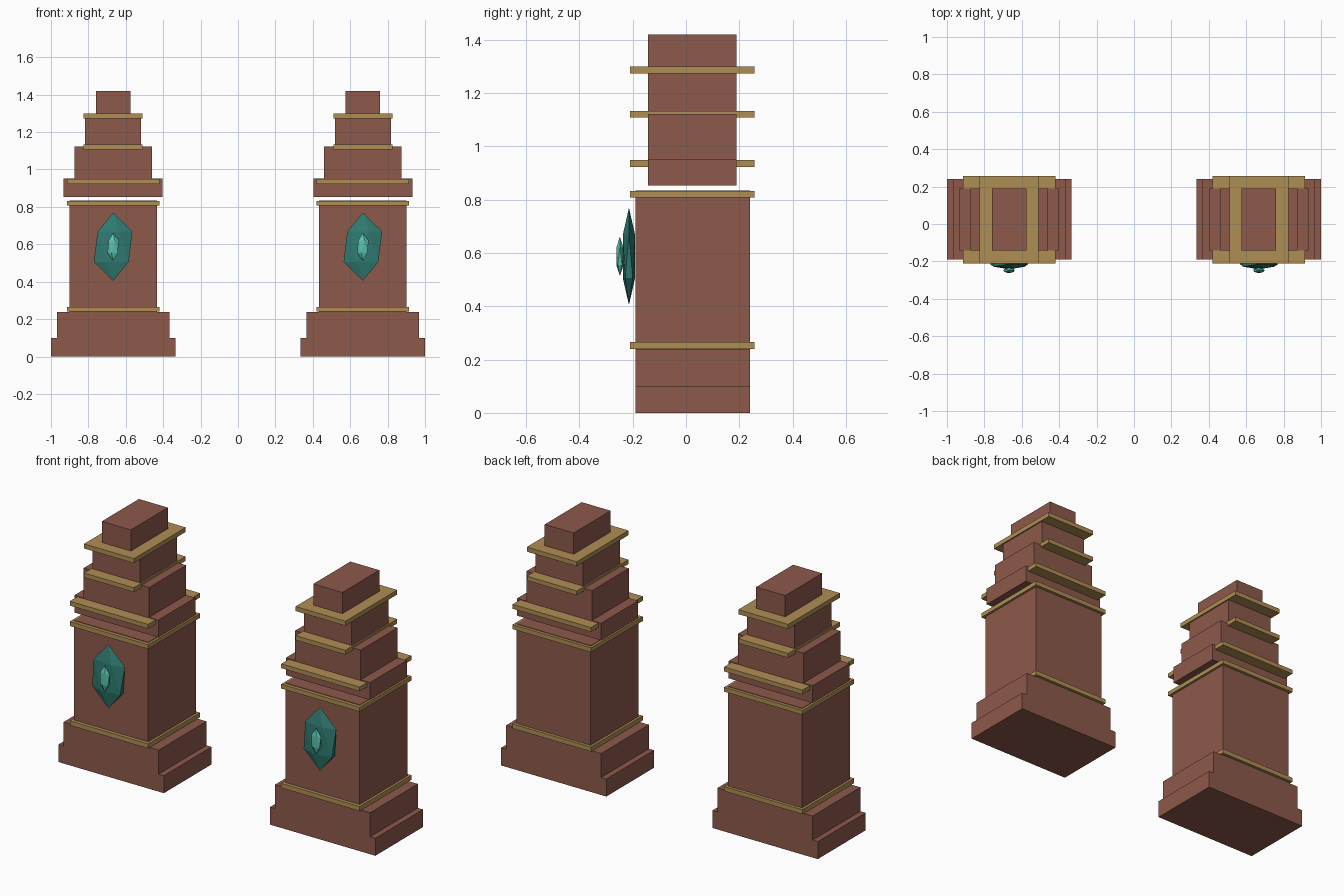
import bpy

if "Cube" in bpy.data.objects:
    bpy.data.objects.remove(bpy.data.objects["Cube"])


def material(name, color):
    m = bpy.data.materials.new(name)
    m.diffuse_color = (*color, 1)
    m.use_nodes = True
    m.node_tree.nodes["Principled BSDF"].inputs["Base Color"].default_value = m.diffuse_color
    return m


STONE = material("red_stone", (0.27, 0.10, 0.07))
GOLD = material("gold_trim", (0.43, 0.27, 0.09))
GEM = material("dark_gem", (0.03, 0.20, 0.17))
CORE = material("bright_gem", (0.10, 0.55, 0.43))

# depth ranges (front y, back y)
BODY = (-0.19, 0.24)
CROWN = (-0.143, 0.19)
TRIM = (-0.21, 0.257)

# name, width, depth range, bottom z, top z, material
BLOCKS = [
    ("base", 0.665, BODY, 0.0, 0.10, STONE),
    ("plinth", 0.60, BODY, 0.10, 0.237, STONE),
    ("shaft", 0.468, BODY, 0.237, 0.835, STONE),
    ("crown_lower", 0.53, CROWN, 0.853, 0.952, STONE),
    ("crown_middle", 0.414, CROWN, 0.952, 1.122, STONE),
    ("crown_upper", 0.30, CROWN, 1.122, 1.29, STONE),
    ("crown_cap", 0.183, CROWN, 1.29, 1.42, STONE),
    ("shaft_bottom_trim", 0.495, TRIM, 0.24, 0.266, GOLD),
    ("shaft_top_trim", 0.495, TRIM, 0.807, 0.832, GOLD),
    ("crown_lower_trim", 0.495, TRIM, 0.923, 0.948, GOLD),
    ("crown_middle_trim", 0.315, TRIM, 1.108, 1.133, GOLD),
    ("crown_upper_trim", 0.315, TRIM, 1.273, 1.299, GOLD),
]

# name, y, radii, material
GEMS = [
    ("gem", -0.214, (0.115, 0.027, 0.182), GEM),
    ("gem_core", -0.248, (0.034, 0.0155, 0.074), CORE),
]


def finish(name, mat):
    ob = bpy.context.object
    ob.name = name
    ob.data.materials.append(mat)
    bpy.ops.object.transform_apply(location=False, rotation=False, scale=True)


def tower(side, cx):
    # stacked blocks and trim slabs
    for name, w, (y0, y1), z0, z1, mat in BLOCKS:
        bpy.ops.mesh.primitive_cube_add(size=1, location=(cx, (y0 + y1) / 2, (z0 + z1) / 2))
        bpy.context.object.scale = (w, y1 - y0, z1 - z0)
        finish(f"{side}_{name}", mat)
    # faceted gem on the front face
    for name, y, radii, mat in GEMS:
        bpy.ops.mesh.primitive_ico_sphere_add(subdivisions=1, radius=1, location=(cx, y, 0.587))
        bpy.context.object.scale = radii
        finish(f"{side}_{name}", mat)


tower("left", -0.6675)
tower("right", 0.6675)
